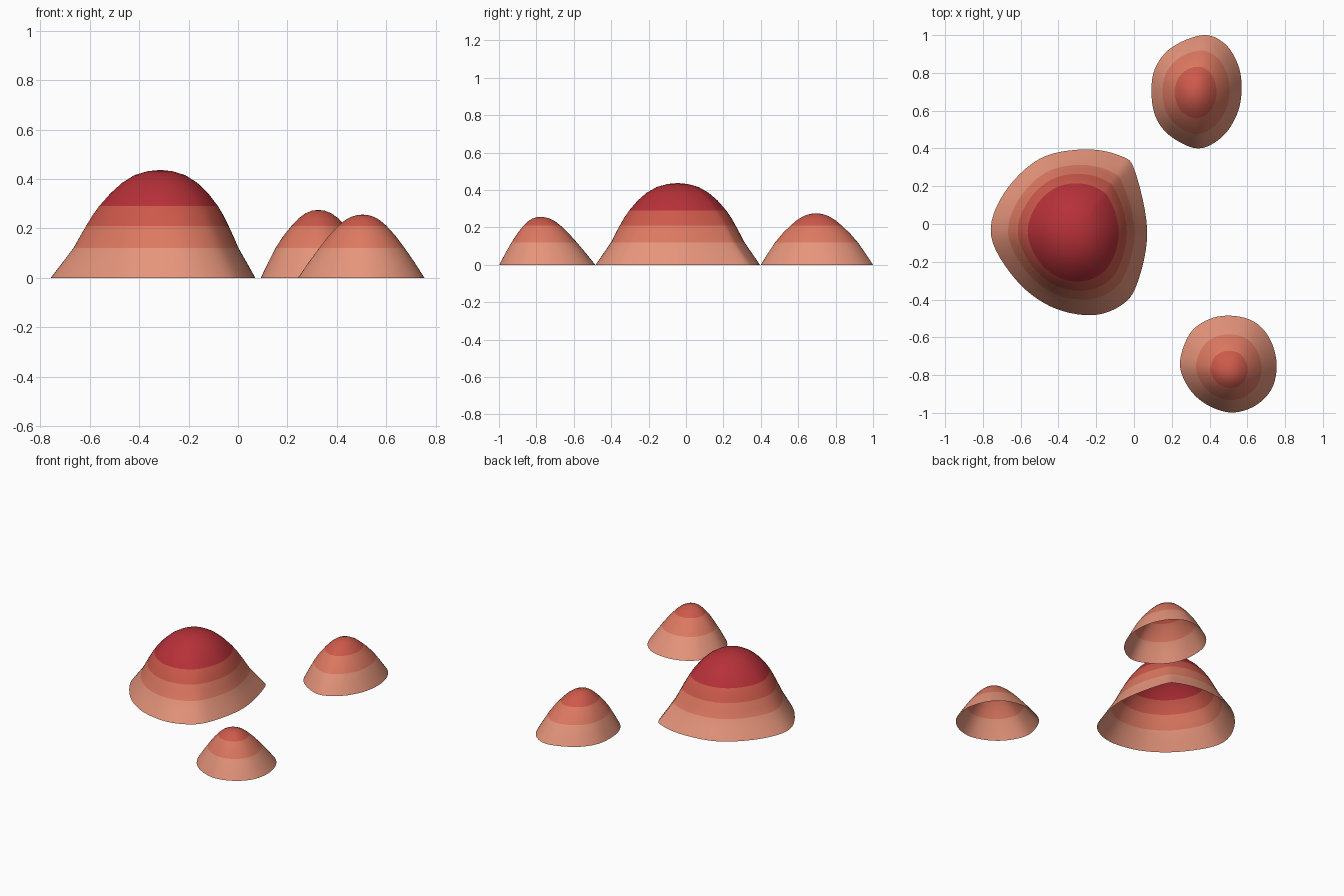
import bpy, bmesh, math
from mathutils import Vector

if "Cube" in bpy.data.objects:
    bpy.data.objects.remove(bpy.data.objects["Cube"])

# Elevation band colours: (upper height limit, colour)
BANDS = [(0.12, (0.79, 0.30, 0.20, 1)), (0.21, (0.72, 0.19, 0.12, 1)),
         (0.29, (0.61, 0.10, 0.07, 1)), (9.0, (0.47, 0.03, 0.04, 1))]
mats = []
for k, (_, col) in enumerate(BANDS):
    m = bpy.data.materials.new(f"elevation_band_{k + 1}")
    m.diffuse_color = col
    m.use_nodes = True
    m.node_tree.nodes["Principled BSDF"].inputs["Base Color"].default_value = m.diffuse_color
    mats.append(m)


def smooth_loop(pts, steps=6):
    """Closed Catmull-Rom curve through the points."""
    p = [Vector(q) for q in pts]
    n, out = len(p), []
    for i in range(n):
        a, b, c, d = p[i - 1], p[i], p[(i + 1) % n], p[(i + 2) % n]
        for s in range(steps):
            t = s / steps
            out.append(0.5 * (2 * b + (c - a) * t + (2 * a - 5 * b + 4 * c - d) * t * t
                              + (3 * b - 3 * c + d - a) * t ** 3))
    return out


def hill(name, peak, outline, profile, radii, rounding):
    """Open shell: outline shrinks to the peak, getting rounder as it rises."""
    peak = Vector(peak)
    base = [q - peak for q in reversed(smooth_loop(outline))]
    n = len(base)
    bm = bmesh.new()
    rings = []
    for r, z in profile[:-1]:
        w = min(1, (1 - r) * 1.8) * rounding
        ring = []
        for d in base:
            u = d.normalized()
            ell = u / math.hypot(u.x / radii[0], u.y / radii[1])
            q = peak + d.lerp(ell, w) * r
            ring.append(bm.verts.new((q.x, q.y, z)))
        rings.append(ring)
    top = bm.verts.new((peak.x, peak.y, profile[-1][1]))
    for i, lo in enumerate(rings):
        zmid = (profile[i][1] + profile[i + 1][1]) / 2
        band = next(k for k, (lim, _) in enumerate(BANDS) if zmid < lim)
        for j in range(n):
            k = (j + 1) % n
            if i + 1 < len(rings):
                up = rings[i + 1]
                f = bm.faces.new((lo[j], lo[k], up[k], up[j]))
            else:
                f = bm.faces.new((lo[j], lo[k], top))
            f.smooth = True
            f.material_index = band
    me = bpy.data.meshes.new(name)
    bm.to_mesh(me)
    bm.free()
    for m in mats:
        me.materials.append(m)
    ob = bpy.data.objects.new(name, me)
    bpy.context.collection.objects.link(ob)


# Large hill
hill("large_hill", (-0.315, -0.045),
     [(-0.26, 0.395), (-0.07, 0.36), (0.005, 0.28), (0.07, -0.04), (0.015, -0.32),
      (-0.075, -0.435), (-0.235, -0.483), (-0.445, -0.435), (-0.63, -0.29),
      (-0.757, -0.06), (-0.69, 0.16), (-0.50, 0.345)],
     [(1, 0), (.905, .06), (.81, .12), (.755, .166), (.70, .21), (.645, .252), (.585, .29),
      (.48, .343), (.37, .385), (.25, .416), (.12, .432), (0, .437)],
     (0.41, 0.45), 0.8)

# Back small hill
hill("back_hill", (0.325, 0.695),
     [(.093, .68), (.11, .82), (.20, .935), (.365, 1.0), (.48, .955), (.55, .845),
      (.57, .715), (.545, .58), (.465, .46), (.34, .40), (.20, .46), (.12, .555)],
     [(1, 0), (.87, .062), (.74, .12), (.6, .17), (.46, .21), (.34, .24), (.22, .261),
      (.11, .272), (0, .275)],
     (0.24, 0.295), 0.5)

# Front small hill
hill("front_hill", (0.505, -0.78),
     [(.243, -.735), (.296, -.58), (.40, -.503), (.523, -.486), (.64, -.52), (.72, -.61),
      (.755, -.74), (.73, -.87), (.64, -.963), (.51, -.998), (.375, -.95), (.285, -.86)],
     [(1, 0), (.84, .062), (.68, .12), (.53, .17), (.385, .21), (.28, .233), (.18, .247),
      (.09, .254), (0, .256)],
     (0.255, 0.255), 0.3)
